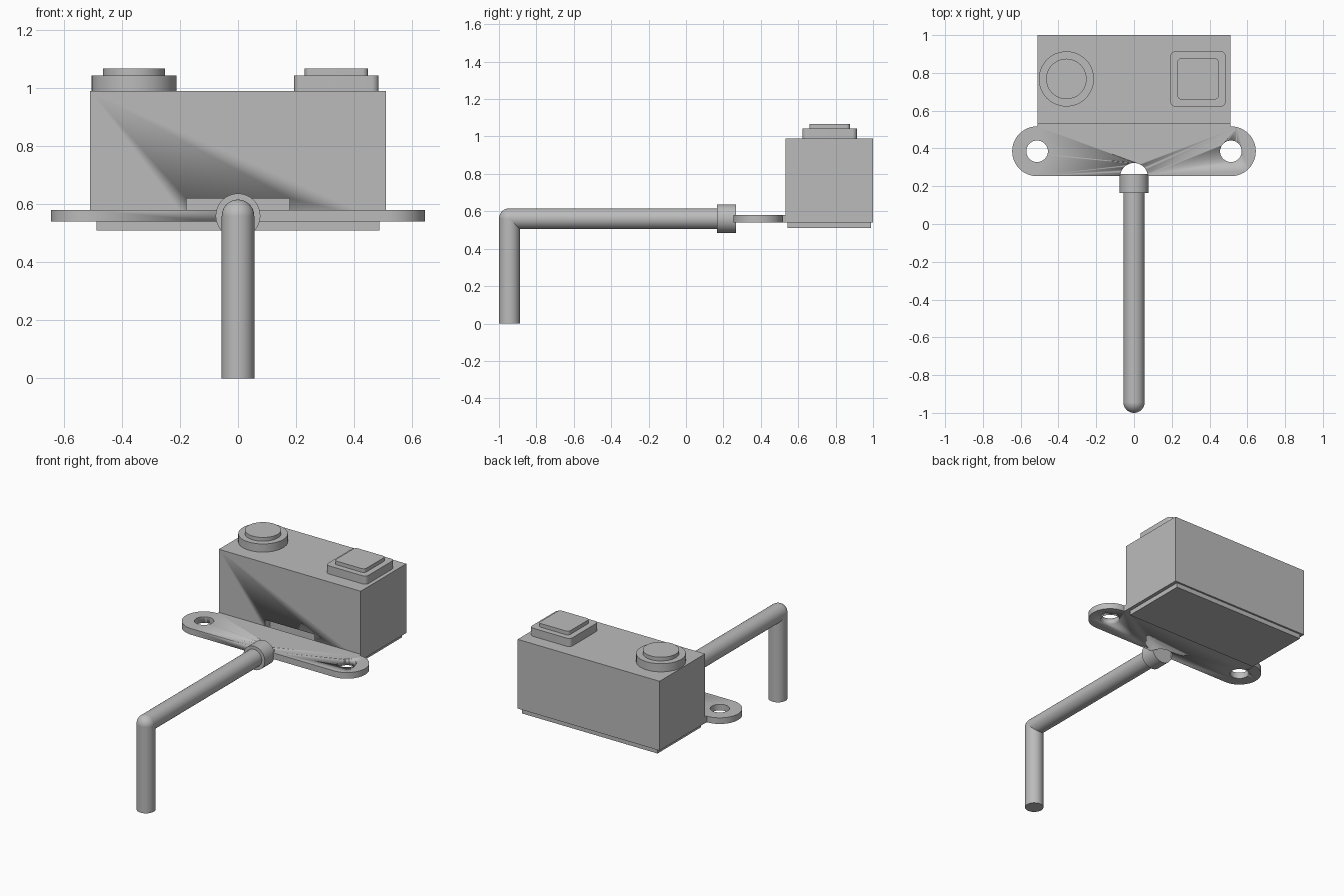
import bpy, bmesh, math
from mathutils import Vector

default = bpy.data.objects.get("Cube")
if default:
    bpy.data.objects.remove(default, do_unlink=True)

grey = bpy.data.materials.new("plain_grey")
grey.use_nodes = True
COLOUR = (0.5, 0.5, 0.5, 1)
grey.diffuse_color = COLOUR
grey.node_tree.nodes["Principled BSDF"].inputs["Base Color"].default_value = COLOUR


def finish(obj, name, smooth=True):
    obj.name = obj.data.name = name
    obj.data.materials.clear()
    obj.data.materials.append(grey)
    bpy.ops.object.select_all(action="DESELECT")
    obj.select_set(True)
    bpy.context.view_layer.objects.active = obj
    if smooth:
        bpy.ops.object.shade_smooth_by_angle(angle=math.radians(35))
    return obj


def prism(name, outline, z0, z1):
    """Extrude a flat outline from z0 to z1."""
    bm = bmesh.new()
    face = bm.faces.new([bm.verts.new((x, y, z0)) for x, y in outline])
    top = bmesh.ops.extrude_face_region(bm, geom=[face])["geom"]
    bmesh.ops.translate(bm, vec=(0, 0, z1 - z0),
                        verts=[v for v in top if isinstance(v, bmesh.types.BMVert)])
    bmesh.ops.recalc_face_normals(bm, faces=bm.faces)
    mesh = bpy.data.meshes.new(name)
    bm.to_mesh(mesh)
    bm.free()
    obj = bpy.data.objects.new(name, mesh)
    bpy.context.collection.objects.link(obj)
    return finish(obj, name)


def rect(x0, x1, y0, y1):
    return [(x0, y0), (x1, y0), (x1, y1), (x0, y1)]


def arc(cx, cy, r, start, end, steps):
    angles = [math.radians(start + (end - start) * i / steps) for i in range(steps + 1)]
    return [(cx + r * math.cos(a), cy + r * math.sin(a)) for a in angles]


def circle(cx, cy, r):
    return arc(cx, cy, r, 0, 360, 48)[:-1]


def rounded_square(cx, cy, half, r):
    points = []
    for k, (sx, sy) in enumerate([(1, 1), (-1, 1), (-1, -1), (1, -1)]):
        points += arc(cx + sx * (half - r), cy + sy * (half - r), r, 90 * k, 90 * k + 90, 8)
    return points


def rod(name, start, end, r):
    """Solid cylinder between two points."""
    a, b = Vector(start), Vector(end)
    bpy.ops.mesh.primitive_cylinder_add(vertices=48, radius=r, depth=(b - a).length,
                                        location=(a + b) / 2)
    obj = bpy.context.object
    obj.rotation_euler = (b - a).to_track_quat("Z", "Y").to_euler()
    return finish(obj, name)


def cut(obj, cutter):
    mod = obj.modifiers.new("cut", "BOOLEAN")
    mod.operation, mod.object, mod.solver = "DIFFERENCE", cutter, "EXACT"
    bpy.context.view_layer.objects.active = obj
    bpy.ops.object.modifier_apply(modifier=mod.name)
    bpy.data.objects.remove(cutter, do_unlink=True)


# Box body with a shallow slot in its front, and a slightly smaller bottom plate
body = prism("body", rect(-0.51, 0.51, 0.532, 1.0), 0.54, 0.99)
cut(body, prism("slot_cutter", rect(-0.178, 0.178, 0.45, 0.582), 0.55, 0.62))
prism("bottom_plate", rect(-0.487, 0.487, 0.542, 0.988), 0.51, 0.545)

# Mounting flange with rounded ears, two screw holes and a notch for the rod
EAR_X, EAR_Y, EAR_R = 0.513, 0.385, 0.132
outline = (arc(EAR_X, EAR_Y, EAR_R, -90, 90, 24) + [(0.51, 0.534), (-0.51, 0.534)]
           + arc(-EAR_X, EAR_Y, EAR_R, 90, 270, 24))
flange = prism("mounting_flange", outline, 0.54, 0.58)
for x, y, r in [(-EAR_X, EAR_Y, 0.057), (EAR_X, EAR_Y, 0.057), (0, 0.25, 0.073)]:
    cut(flange, prism("hole_cutter", circle(x, y, r), 0.4, 0.7))

# Round button on the right, square button on the left
BUTTON_Y = 0.768
prism("round_button_base", circle(-0.358, BUTTON_Y, 0.146), 0.985, 1.043)
prism("round_button_cap", circle(-0.358, BUTTON_Y, 0.107), 1.04, 1.067)
prism("square_button_base", rounded_square(0.339, BUTTON_Y, 0.146, 0.025), 0.985, 1.043)
prism("square_button_cap", rounded_square(0.339, BUTTON_Y, 0.109, 0.02), 1.04, 1.067)

# Bent rod: vertical leg, ball elbow, horizontal arm and end collar
R, ELBOW_Y, ROD_Z = 0.056, -0.944, 0.56
rod("rod_leg", (0, ELBOW_Y, 0), (0, ELBOW_Y, ROD_Z), R)
rod("rod_arm", (0, ELBOW_Y, ROD_Z), (0, 0.2, ROD_Z), R)
bpy.ops.mesh.primitive_uv_sphere_add(segments=48, ring_count=24, radius=R,
                                     location=(0, ELBOW_Y, ROD_Z))
finish(bpy.context.object, "rod_elbow")
rod("rod_collar", (0, 0.165, ROD_Z), (0, 0.266, ROD_Z), 0.077)
